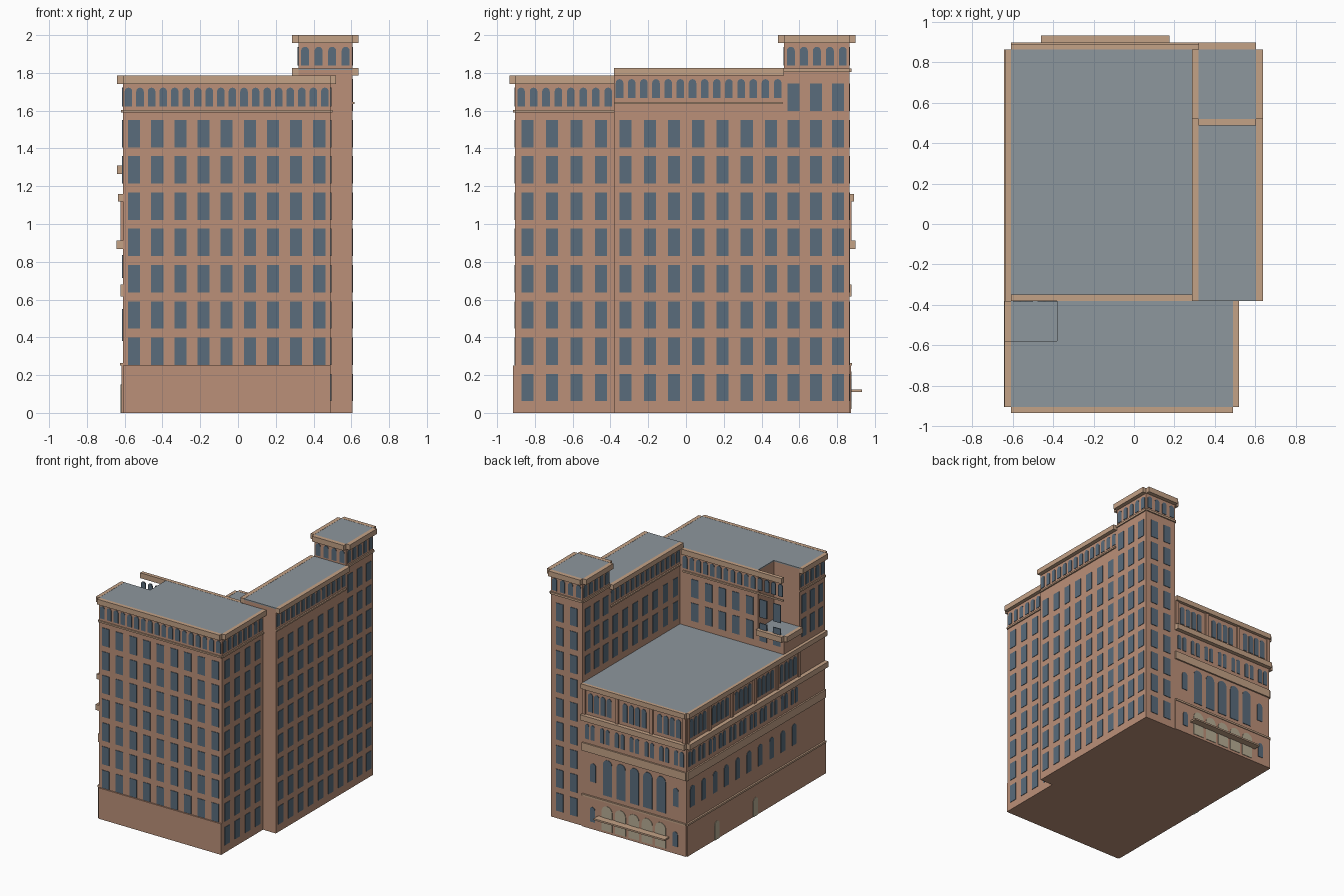
import bpy, bmesh, math

if "Cube" in bpy.data.objects:
    bpy.data.objects.remove(bpy.data.objects["Cube"])


def material(name, rgb):
    m = bpy.data.materials.new(name)
    m.diffuse_color = (*rgb, 1)
    m.use_nodes = True
    m.node_tree.nodes["Principled BSDF"].inputs["Base Color"].default_value = m.diffuse_color
    return m


BRICK = material("brick", (0.50, 0.28, 0.19))
TRIM = material("trim", (0.55, 0.36, 0.24))
GLASS = material("glass", (0.10, 0.15, 0.20))
ROOF = material("roof", (0.27, 0.31, 0.34))
CREAM = material("cream", (0.48, 0.42, 0.30))


def finish(bm, name, mat):
    bmesh.ops.recalc_face_normals(bm, faces=bm.faces)
    me = bpy.data.meshes.new(name)
    bm.to_mesh(me)
    bm.free()
    me.materials.append(mat)
    ob = bpy.data.objects.new(name, me)
    bpy.context.collection.objects.link(ob)


def loft(bm, a, b):
    """Closed prism between two matching outlines."""
    va, vb = [bm.verts.new(p) for p in a], [bm.verts.new(p) for p in b]
    bm.faces.new(va)
    bm.faces.new(vb)
    for i in range(len(va)):
        j = (i + 1) % len(va)
        bm.faces.new((va[i], va[j], vb[j], vb[i]))


def prism(name, outline, z0, z1, mat=BRICK):
    bm = bmesh.new()
    loft(bm, [(x, y, z0) for x, y in outline], [(x, y, z1) for x, y in outline])
    finish(bm, name, mat)


def box(name, x0, x1, y0, y1, z0, z1, mat=BRICK):
    prism(name, [(x0, y0), (x1, y0), (x1, y1), (x0, y1)], z0, z1, mat)


def on_wall(side, plane, u, z, d):
    """Point on a wall: u along it, z up, d outwards."""
    return {"F": (u, plane - d, z), "B": (u, plane + d, z),
            "L": (plane - d, u, z), "R": (plane + d, u, z)}[side]


def band(name, side, plane, u0, u1, z0, z1, d, mat=TRIM):
    bm = bmesh.new()
    q = [(u0, z0), (u1, z0), (u1, z1), (u0, z1)]
    loft(bm, [on_wall(side, plane, u, z, 0) for u, z in q],
         [on_wall(side, plane, u, z, d) for u, z in q])
    finish(bm, name, mat)


def windows(name, side, plane, us, zs, w, h, arch=False, mat=GLASS, d=0.004):
    bm = bmesh.new()
    r = w / 2
    shape = [(-r, 0), (r, 0)]
    if arch:
        shape += [(r * math.cos(math.pi * k / 8), h - r + r * math.sin(math.pi * k / 8)) for k in range(9)]
    else:
        shape += [(r, h), (-r, h)]
    for u in us:
        for z in zs:
            loft(bm, [on_wall(side, plane, u + a, z + b, -0.004) for a, b in shape],
                 [on_wall(side, plane, u + a, z + b, d) for a, b in shape])
    finish(bm, name, mat)


def spread(a, b, n):
    return [a + (b - a) * i / (n - 1) for i in range(n)]


ROWS = [0.062 + 0.192 * i for i in range(8)]
W, H, AW, AH = 0.064, 0.145, 0.04, 0.10

# Main masses; the front block has a notched upper corner
box("front_block_lower", -0.61, 0.49, -0.905, -0.38, 0, 1.30)
L_PLAN = [(-0.61, -0.905), (0.49, -0.905), (0.49, -0.38), (-0.38, -0.38), (-0.38, -0.58), (-0.61, -0.58)]
prism("front_block_upper", L_PLAN, 1.30, 1.775)
prism("front_roof", L_PLAN, 1.775, 1.784, ROOF)
box("terrace_floor", -0.61, -0.38, -0.58, -0.38, 1.30, 1.309, ROOF)
box("right_wing", 0.32, 0.605, -0.38, 0.52, 0, 1.815)
box("right_wing_roof", 0.32, 0.605, -0.38, 0.52, 1.815, 1.824, ROOF)
box("tower", 0.32, 0.605, 0.52, 0.865, 0, 1.99)
box("tower_roof", 0.32, 0.605, 0.52, 0.865, 1.99, 1.999, ROOF)
box("low_block", -0.61, 0.32, -0.38, 0.865, 0, 1.15)
box("low_roof", -0.61, 0.32, -0.38, 0.865, 1.15, 1.159, ROOF)

# Front block: plinth, cornices, belt courses
band("front_plinth", "F", -0.905, -0.61, 0.49, 0, 0.25, 0.01, BRICK)
for s, p, a, b in (("F", -0.905, -0.61, 0.49), ("R", 0.49, -0.905, -0.38),
                   ("B", -0.38, -0.61, 0.29), ("L", -0.61, -0.905, -0.58)):
    band("front_cornice", s, p, a, b, 1.742, 1.785, 0.03)
    band("front_belt", s, p, a, b, 1.59, 1.603, 0.01)
band("terrace_cornice_left", "L", -0.61, -0.58, -0.38, 1.265, 1.31, 0.03)
band("terrace_cornice_back", "B", -0.38, -0.61, -0.38, 1.265, 1.31, 0.03)

# Front block windows
cols = spread(-0.55, 0.43, 9)
side_cols = spread(-0.84, -0.45, 4)
windows("front_windows", "F", -0.905, cols, ROWS[1:], W, H)
windows("front_arcade", "F", -0.905, spread(-0.58, 0.46, 18), [1.622], AW, AH, True)
windows("front_right_windows", "R", 0.49, side_cols, ROWS, W, H)
windows("front_right_arcade", "R", 0.49, spread(-0.873, -0.412, 8), [1.622], AW, AH, True)
windows("front_back_windows", "B", -0.38, cols[:7], ROWS[6:], W, H)
windows("front_back_arcade", "B", -0.38, spread(-0.58, 0.274, 15), [1.622], AW, AH, True)
windows("front_left_windows", "L", -0.61, spread(-0.85, -0.635, 3), ROWS[6:], 0.055, H)
windows("front_left_arcade", "L", -0.61, spread(-0.873, -0.612, 5), [1.622], AW, AH, True)

# Right wing and tower windows and trim
wing_cols, tower_cols = spread(-0.32, 0.45, 7), spread(0.57, 0.805, 3)
for s, p, r in (("R", 0.605, ROWS), ("L", 0.32, ROWS[6:])):
    band("wing_cornice", s, p, -0.38, 0.52, 1.785, 1.825, 0.033)
    band("wing_belt", s, p, -0.38, 0.51, 1.635, 1.647, 0.011)
    windows("wing_windows", s, p, wing_cols, r, W, H)
    windows("wing_arcade", s, p, spread(-0.352, 0.485, 14), [1.667], AW, AH, True)
    windows("tower_side_windows", s, p, tower_cols, r + [1.598], W, H)
windows("tower_back_windows", "B", 0.865, [0.40, 0.525], ROWS + [1.598], W, H)
for s, p, a, b, n in (("F", 0.52, 0.32, 0.605, 4), ("B", 0.865, 0.32, 0.605, 4),
                      ("L", 0.32, 0.52, 0.865, 5), ("R", 0.605, 0.52, 0.865, 5)):
    band("tower_cornice", s, p, a, b, 1.957, 2.0, 0.033)
    band("tower_belt", s, p, a, b, 1.805, 1.822, 0.01)
    windows("tower_arcade", s, p, spread(a + 0.035, b - 0.035, n), [1.838], 0.042, AH, True)

# Low block trim, running along the left side and the back
for s, p, a, b in (("L", -0.61, -0.905, 0.865), ("B", 0.865, -0.61, 0.32)):
    band("low_plinth", s, p, a, b, 0, 0.25, 0.008, BRICK)
    band("plinth_cap", s, p, a, b, 0.25, 0.265, 0.014)
    band("middle_band", s, p, a, b, 0.615, 0.68, 0.012)
    band("middle_cornice", s, p, a, b, 0.868, 0.912, 0.033)
    band("low_cornice", s, p, a, b, 1.12, 1.16, 0.025)

# Loggia bays with piers, and paired windows below
for s, p, a, b, n in (("L", -0.61, -0.58, 0.865, 5), ("B", 0.865, -0.61, 0.32, 3)):
    bay = (b - a) / n
    for i in range(n + 1):
        c = min(max(a + bay * i, a + 0.014), b - 0.014)
        band("loggia_pier", s, p, c - 0.014, c + 0.014, 0.912, 1.12, 0.011, BRICK)
    us = [a + bay * (i + 0.5) + 0.056 * (k - 1.5) for i in range(n) for k in range(4)]
    windows("loggia_arches", s, p, us, [0.94], 0.042, 0.15, True)
    m = 7 if n == 3 else 11
    pairs = [a + (b - a) * (i + 0.5) / m + k for i in range(m) for k in (-0.025, 0.025)]
    windows("paired_windows", s, p, pairs, [0.715], 0.034, 0.12, True)

# Back entrance front
bays = [-0.145 + 0.12 * i for i in range(-2, 3)]
ends = [-0.515, 0.225]
windows("tall_back_arches", "B", 0.865, bays, [0.30], 0.08, 0.29, True)
windows("small_back_arches", "B", 0.865, ends, [0.38], 0.05, 0.15, True)
windows("entrance_arches", "B", 0.865, bays, [0.02], 0.095, 0.20, True, CREAM, 0.012)
windows("entrance_side_windows", "B", 0.865, ends, [0.06], 0.045, 0.12, True, GLASS, 0.012)
band("entrance_canopy", "B", 0.865, -0.46, 0.175, 0.11, 0.123, 0.067)

# Left side arches and doors
windows("left_arches", "L", -0.61, spread(-0.51, 0.79, 10), [0.38], 0.055, 0.17, True)
windows("left_doors", "L", -0.61, [-0.005, 0.49], [0.0], 0.06, 0.15, True, CREAM, 0.012)
